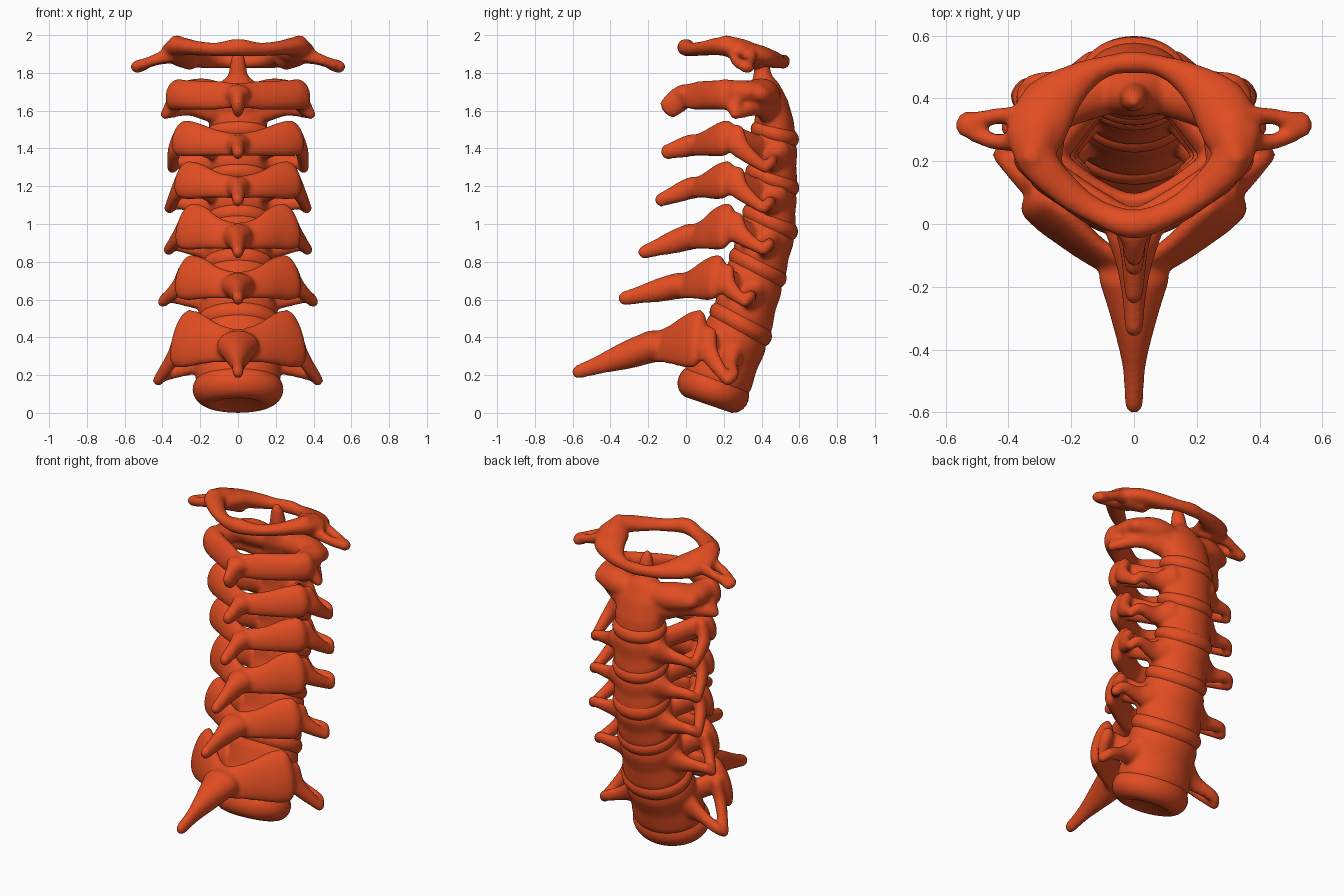
import bpy, bmesh
from math import sin, cos, pi, radians
from mathutils import Vector

bone = bpy.data.materials.new("bone_orange")
bone.diffuse_color = (0.76, 0.075, 0.016, 1)


def loft(bm, rings):
    """Skin a list of equal rings and cap both ends."""
    vs = [[bm.verts.new(p) for p in r] for r in rings]
    n = len(vs[0])
    for a, b in zip(vs, vs[1:]):
        for i in range(n):
            bm.faces.new((a[i], a[(i + 1) % n], b[(i + 1) % n], b[i]))
    bm.faces.new(vs[0][::-1])
    bm.faces.new(vs[-1])


def tube(bm, pts, up=(0, 0.35, 1), steps=6, n=20):
    """Smooth limb through (x, y, z, half_thickness, half_height) points, rounded ends."""
    P = [Vector(p) for p in pts]
    P = [P[0] * 2 - P[1]] + P + [P[-1] * 2 - P[-2]]
    path = []
    for i in range(1, len(P) - 2):
        a, b, c, d = P[i - 1:i + 3]
        for s in range(steps):
            t = s / steps
            q = b * 2 + (c - a) * t + (a * 2 - b * 5 + c * 4 - d) * t * t + (b * 3 - a - c * 3 + d) * t ** 3
            path.append(q * 0.5)
    path.append(P[-2])
    up, rings = Vector(up), []
    last = len(path) - 1
    for i, q in enumerate(path):
        tan = Vector(path[min(i + 1, last)][:3]) - Vector(path[max(i - 1, 0)][:3])
        tan.normalize()
        side = tan.cross(up).normalized()
        rise = side.cross(tan)
        c, a, b = Vector(q[:3]), max(q[3], 0.008), max(q[4], 0.008)

        def ring(k, off):
            o = c + tan * off * min(a, b)
            return [o + side * a * k * cos(2 * pi * j / n) + rise * b * k * sin(2 * pi * j / n) for j in range(n)]
        caps = [(0.85, 0.5), (0.5, 0.85), (0.1, 1.0)]
        if i == 0:
            rings += [ring(k, -o) for k, o in caps[::-1]]
        rings.append(ring(1, 0))
        if i == last:
            rings += [ring(k, o) for k, o in caps]
    loft(bm, rings)


def pair(bm, pts):
    """Same limb on both sides."""
    tube(bm, pts)
    tube(bm, [(-p[0],) + tuple(p[1:]) for p in pts])


def bridge(bm, half):
    """Limb crossing the midline; half runs from the side to x = 0."""
    tube(bm, half + [(-p[0],) + tuple(p[1:]) for p in half[-2::-1]])


def slab(bm, rings, n=48):
    """Stack of tilted ellipses (y, z, tilt, half_width, half_depth)."""
    loft(bm, [[(a * cos(2 * pi * j / n), y + b * sin(2 * pi * j / n) * cos(t), z - b * sin(2 * pi * j / n) * sin(t))
               for j in range(n)] for y, z, t, a, b in rings])


def finish(bm, name, fuse):
    bmesh.ops.recalc_face_normals(bm, faces=bm.faces)
    for f in bm.faces:
        f.smooth = True
    me = bpy.data.meshes.new(name)
    bm.to_mesh(me)
    bm.free()
    me.materials.append(bone)
    ob = bpy.data.objects.new(name, me)
    bpy.context.collection.objects.link(ob)
    if fuse:
        m = ob.modifiers.new("fuse", 'REMESH')
        m.mode, m.voxel_size, m.use_smooth_shade = 'VOXEL', 0.0105, True
        s = ob.modifiers.new("soften", 'SMOOTH')
        s.factor, s.iterations = 0.5, 12


# Discs, bottom to top: y, z, tilt, half width, half depth, half thickness
discs = [(0.145, 0.125, 19, 0.24, 0.195, 0.088), (0.29, 0.47, 31, 0.225, 0.183, 0.065),
         (0.38, 0.77, 30, 0.195, 0.168, 0.06), (0.445, 1.01, 28, 0.18, 0.16, 0.058),
         (0.457, 1.235, 25, 0.175, 0.152, 0.054), (0.47, 1.475, 19, 0.172, 0.132, 0.052)]
for i, (y, z, t, w, d, h) in enumerate(discs):
    t = radians(t)
    prof = [(0.05, -0.88), (0.5, -0.9), (0.56, -0.98)]
    prof += [(1 - 0.4 * (1 - cos(p)), sin(p)) for p in (radians(-80 + 16 * k) for k in range(11))]
    prof += [(0.56, 0.98), (0.05, 0.9)]
    bm = bmesh.new()
    slab(bm, [(y + h * o * sin(t), z + h * o * cos(t), t, w * k, d * k) for k, o in prof])
    finish(bm, f"disc_{i + 1}", False)


def arch_and_spine(bm, e, P, hp, M, hm, tip, ht, root=0.07):
    """Neural arch with articular pillars, plus the spinous process."""
    mix = lambda k: (P[0] + (M[0] - P[0]) * k, P[1] + (M[1] - P[1]) * k)
    bridge(bm, [(e - 0.052, P[0] + 0.01, P[1], 0.052, hp), (e - 0.11, *mix(0.22), 0.05, hp * 0.96),
                (0.12, *mix(0.72), 0.038, hm * 1.15), (0, *M, 0.035, hm)])
    at = lambda k: (M[0] - 0.025 + (tip[0] - M[0] + 0.025) * k, M[1] + (tip[1] - M[1]) * k)
    tube(bm, [(0, *at(0), root, hm * 0.9), (0, *at(0.35), root * 0.62, hm * 0.65 + ht * 0.35),
              (0, *at(0.7), 0.037, hm * 0.25 + ht * 0.75), (0, *tip, 0.03, ht)])


# Lower vertebrae: arch edge x, pillar, half height, spine root, half height, spine tip, half height, side tip, root width
verts = [(0.35, (0.05, 0.395), 0.16, (-0.145, 0.355), 0.095, (-0.575, 0.215), 0.036, (0.425, 0.22, 0.17), 0.115),
         (0.33, (0.15, 0.72), 0.125, (-0.01, 0.675), 0.077, (-0.33, 0.605), 0.038, (0.40, 0.31, 0.585), 0.09),
         (0.325, (0.2, 0.99), 0.13, (0.05, 0.935), 0.077, (-0.225, 0.85), 0.036, (0.37, 0.41, 0.86), 0.08),
         (0.335, (0.2, 1.235), 0.105, (0.06, 1.195), 0.064, (-0.137, 1.125), 0.036, (0.365, 0.41, 1.08), 0.065),
         (0.35, (0.2, 1.455), 0.1, (0.06, 1.42), 0.064, (-0.105, 1.38), 0.04, (0.35, 0.42, 1.295), 0.065)]
for i, (e, P, hp, M, hm, tip, ht, R, root) in enumerate(verts):
    lo, hi = discs[i], discs[i + 1]
    bm = bmesh.new()
    # waisted body between two discs
    rows = []
    for t, k in ((0.04, 0.9), (0.2, 0.96), (0.5, 0.91), (0.8, 0.96), (0.96, 0.9)):
        y, z, a, w, d = [lo[j] + (hi[j] - lo[j]) * t for j in range(5)]
        rows.append((y, z, radians(a), w * k, d * k))
    slab(bm, rows)
    arch_and_spine(bm, e, P, hp, M, hm, tip, ht, root)
    cy, cz, w = rows[2][0], rows[2][1], rows[2][3]
    # pedicles
    pair(bm, [(w * 0.75, cy - 0.06, cz + 0.04, 0.045, 0.065), (e - 0.09, P[0] + 0.03, P[1], 0.05, 0.075)])
    # transverse processes: front and rear bars around an opening
    x, y, z = R
    pair(bm, [(w * 0.75, cy + 0.02, cz, 0.07, 0.095), (w + 0.055, (cy + y) / 2 + 0.015, cz * 0.6 + z * 0.4, 0.038, 0.052),
              (x - 0.035, y + 0.03, z + 0.03, 0.03, 0.034), (x, y, z, 0.026, 0.03)])
    pair(bm, [(e - 0.065, P[0] + 0.045, P[1] + 0.01, 0.045, 0.08), (e - 0.015, P[0] * 0.6 + y * 0.4 + 0.01, P[1] * 0.6 + z * 0.4, 0.036, 0.052),
              (x, y, z, 0.028, 0.028)])
    finish(bm, f"vertebra_{7 - i}", True)

# Second vertebra with its upright peg
bm = bmesh.new()
slab(bm, [(y, z, radians(t), a, b) for y, z, t, a, b in (
    (0.47, 1.48, 19, 0.155, 0.118), (0.47, 1.57, 15, 0.155, 0.105), (0.44, 1.67, 8, 0.15, 0.1),
    (0.42, 1.74, 0, 0.1, 0.075), (0.405, 1.79, 0, 0.05, 0.048), (0.4, 1.85, 0, 0.042, 0.042),
    (0.395, 1.89, 0, 0.034, 0.034), (0.39, 1.93, 0, 0.012, 0.012))])
arch_and_spine(bm, 0.385, (0.2, 1.685), 0.085, (0.015, 1.68), 0.07, (-0.095, 1.61), 0.06)
bridge(bm, [(0.3, 0.36, 1.7, 0.09, 0.055), (0.18, 0.41, 1.69, 0.09, 0.08), (0, 0.43, 1.67, 0.07, 0.06)])
pair(bm, [(0.3, 0.2, 1.69, 0.07, 0.075), (0.29, 0.34, 1.7, 0.08, 0.06)])
pair(bm, [(0.31, 0.25, 1.67, 0.055, 0.06), (0.385, 0.26, 1.58, 0.028, 0.028)])
pair(bm, [(0.13, 0.44, 1.61, 0.06, 0.08), (0.26, 0.38, 1.62, 0.04, 0.05), (0.385, 0.27, 1.58, 0.024, 0.026)])
finish(bm, "vertebra_2", True)

# Top ring vertebra
bm = bmesh.new()
bridge(bm, [(0.325, 0.3, 1.915, 0.085, 0.055), (0.305, 0.2, 1.94, 0.065, 0.05), (0.21, 0.1, 1.93, 0.05, 0.038),
            (0.11, 0.035, 1.925, 0.042, 0.036), (0, 0.0, 1.935, 0.048, 0.046)])
bridge(bm, [(0.31, 0.28, 1.91, 0.09, 0.06), (0.27, 0.38, 1.895, 0.095, 0.055), (0.17, 0.465, 1.87, 0.055, 0.045),
            (0.08, 0.505, 1.86, 0.034, 0.035), (0, 0.515, 1.86, 0.036, 0.04)])
pair(bm, [(0.325, 0.21, 1.968, 0.04, 0.034), (0.3, 0.32, 1.905, 0.085, 0.065), (0.25, 0.37, 1.855, 0.06, 0.04)])
# side processes of the ring with their openings
for yy, zz in ((0.343, 1.865), (0.262, 1.87)):
    pair(bm, [(0.35, yy, zz + 0.03, 0.032, 0.045), (0.44, yy, zz, 0.026, 0.03), (0.505, 0.5 * yy + 0.157, 1.845, 0.03, 0.03)])
pair(bm, [(0.495, 0.315, 1.845, 0.042, 0.03), (0.535, 0.318, 1.832, 0.046, 0.034)])
finish(bm, "vertebra_1", True)
